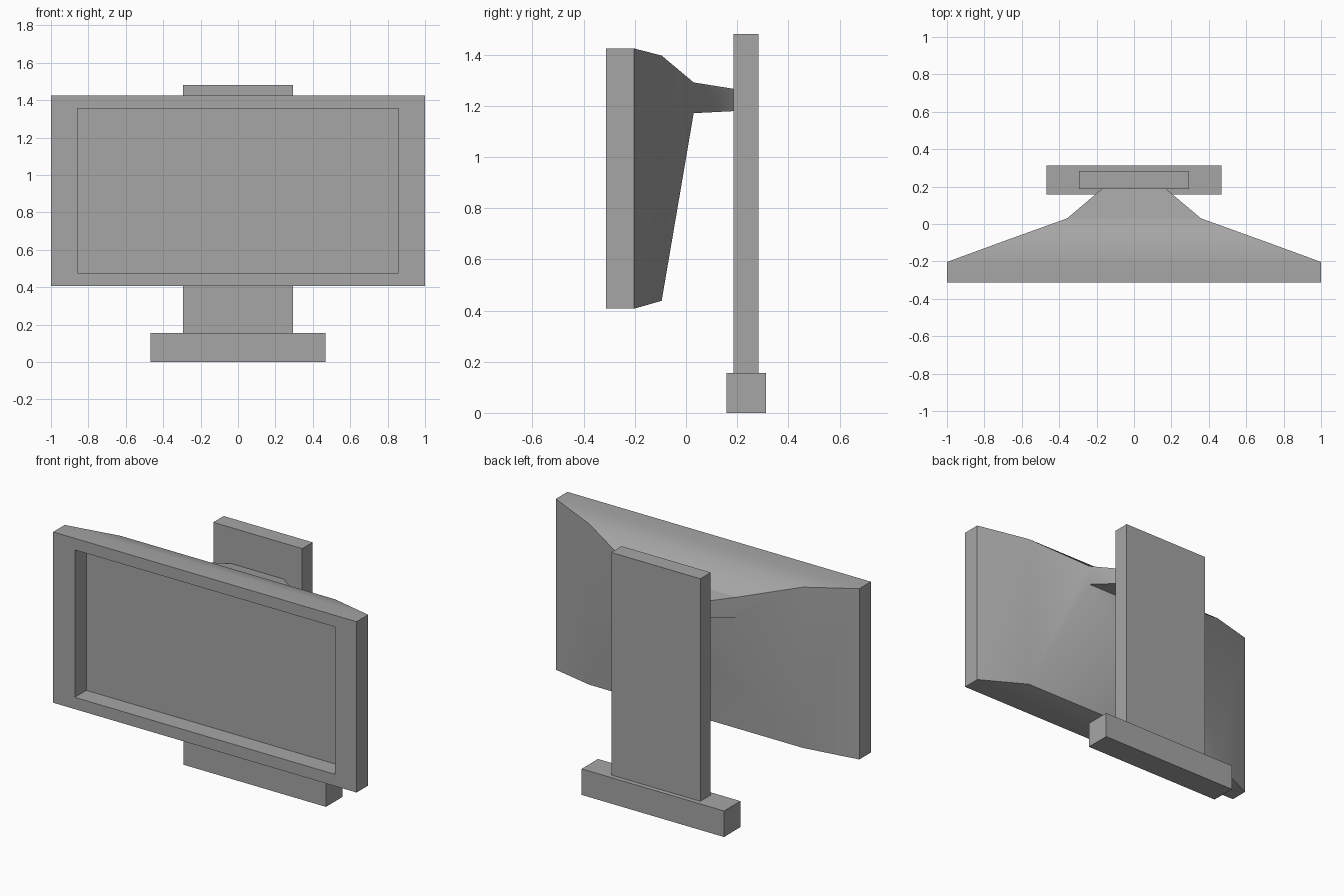
import bpy
import bmesh
import math

cube = bpy.data.objects.get("Cube")
if cube:
    bpy.data.objects.remove(cube, do_unlink=True)

# Single matte grey
grey = bpy.data.materials.new("plain grey")
grey.use_nodes = True
colour = (0.38, 0.38, 0.38, 1)
grey.diffuse_color = colour
grey.node_tree.nodes["Principled BSDF"].inputs["Base Color"].default_value = colour


def loft(name, rings):
    """Join upright rectangles (y, half width, bottom, top) and cap both ends."""
    bm = bmesh.new()
    loops = [[bm.verts.new(p) for p in ((-w, y, lo), (w, y, lo), (w, y, hi), (-w, y, hi))]
             for y, w, lo, hi in rings]
    for a, b in zip(loops, loops[1:]):
        for i in range(4):
            j = (i + 1) % 4
            bm.faces.new((a[i], a[j], b[j], b[i]))
    bm.faces.new(loops[0])
    bm.faces.new(loops[-1])
    bmesh.ops.recalc_face_normals(bm, faces=bm.faces)
    mesh = bpy.data.meshes.new(name)
    bm.to_mesh(mesh)
    bm.free()
    mesh.materials.append(grey)
    obj = bpy.data.objects.new(name, mesh)
    bpy.context.collection.objects.link(obj)
    return obj


def block(name, half_width, y0, y1, z0, z1):
    return loft(name, [(y0, half_width, z0, z1), (y1, half_width, z0, z1)])


# Screen housing: recessed panel, bezel, tapering back and neck
housing = loft("screen_housing", [
    (-0.203, 0.857, 0.477, 1.355),
    (-0.312, 0.857, 0.477, 1.355),
    (-0.312, 1.0, 0.407, 1.424),
    (-0.203, 1.0, 0.407, 1.424),
    (-0.095, 0.705, 0.438, 1.396),
    (0.03, 0.358, 1.171, 1.291),
    (0.187, 0.172, 1.179, 1.266),
])
bpy.ops.object.select_all(action="DESELECT")
housing.select_set(True)
bpy.context.view_layer.objects.active = housing
bpy.ops.object.shade_smooth_by_angle(angle=math.radians(30))

# Stand
block("stand_column", 0.293, 0.186, 0.284, 0.155, 1.48)
block("stand_foot", 0.469, 0.158, 0.312, 0.0, 0.155)
